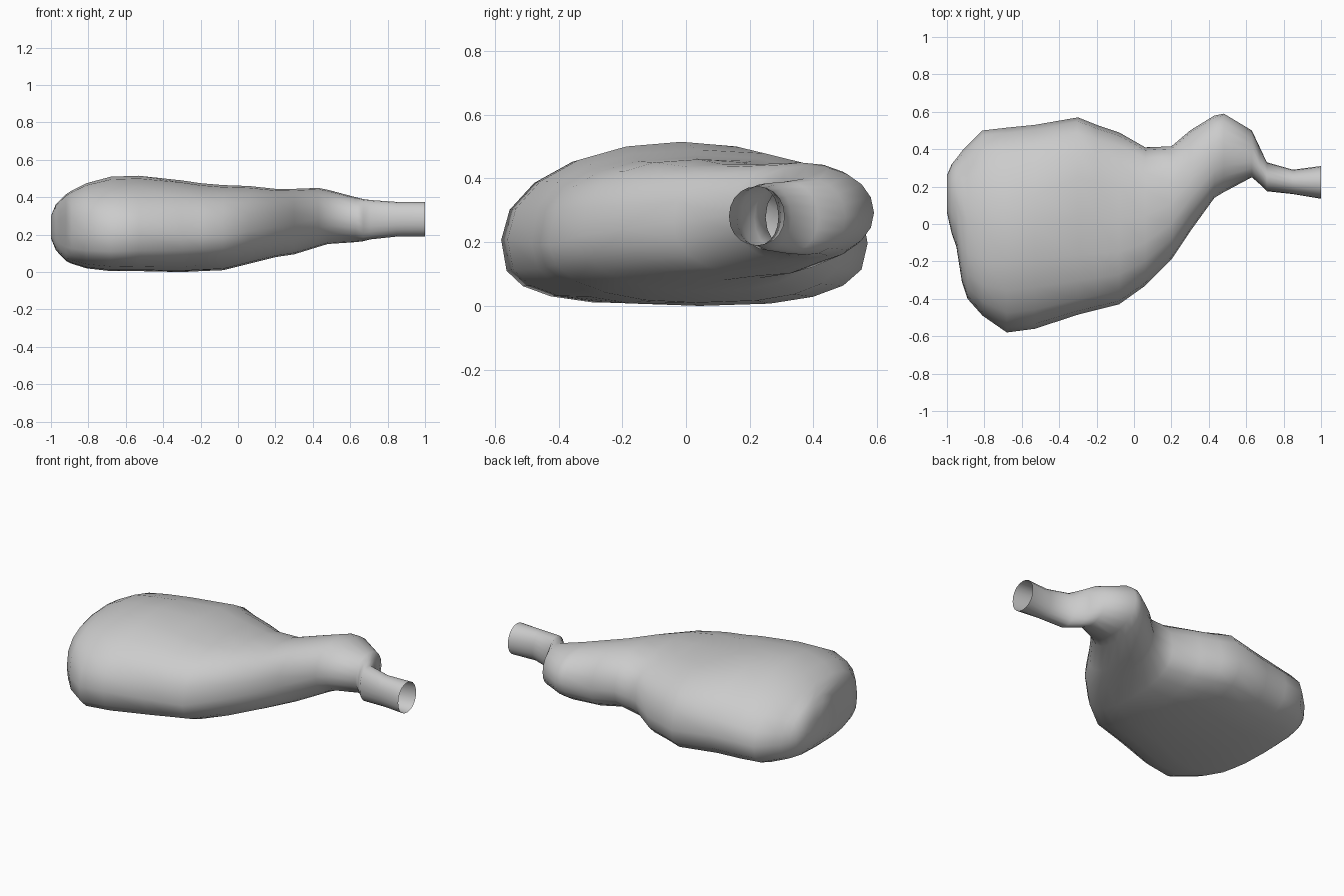
import bpy, bmesh, math

if "Cube" in bpy.data.objects:
    bpy.data.objects.remove(bpy.data.objects["Cube"])

SIDES = 20

# Cross-sections along x: x, y min, y max, z min, z max
SECTIONS = [
    (-1.00, 0.06, 0.26, 0.18, 0.30),
    (-0.975, -0.05, 0.32, 0.12, 0.36),
    (-0.95, -0.12, 0.35, 0.09, 0.385),
    (-0.92, -0.31, 0.39, 0.06, 0.415),
    (-0.89, -0.40, 0.42, 0.045, 0.435),
    (-0.81, -0.49, 0.50, 0.02, 0.475),
    (-0.68, -0.58, 0.515, 0.005, 0.51),
    (-0.53, -0.56, 0.53, 0.005, 0.515),
    (-0.30, -0.485, 0.57, 0.00, 0.49),
    (-0.20, -0.46, 0.53, 0.005, 0.475),
    (-0.08, -0.43, 0.49, 0.01, 0.465),
    (0.06, -0.33, 0.41, 0.045, 0.46),
    (0.20, -0.19, 0.415, 0.08, 0.445),
    (0.30, -0.04, 0.50, 0.095, 0.445),
    (0.43, 0.14, 0.58, 0.135, 0.45),
    (0.48, 0.17, 0.59, 0.15, 0.44),
    (0.63, 0.25, 0.50, 0.16, 0.40),
    (0.67, 0.215, 0.415, 0.165, 0.39),
    (0.71, 0.175, 0.33, 0.175, 0.385),
    (0.85, 0.16, 0.29, 0.19, 0.375),
    (1.00, 0.135, 0.31, 0.19, 0.375),
]


def spow(v, p):
    return math.copysign(abs(v) ** p, v)


def ramp(x, a, b):
    return min(1, max(0, (x - a) / (b - a)))


def exponent(x, c, s, t):
    # Squareness of each quarter of the section: higher is boxier
    mid = ramp(x, -0.6, -0.3)
    if s >= 0:
        end = 1.9 if c > 0 else 1.9 + 0.8 * ramp(-x, 0.65, 0.85)
        e = end * (1 - mid) + 2.5 * mid
    else:
        e = 2.7 if c > 0 else 3.2 - 1.0 * ramp(x, -0.6, -0.1)
    return e * (1 - t) + 2.1 * t


def ring(bm, x, y0, y1, z0, z1):
    t = ramp(x, -0.05, 0.45)
    zm = z0 + (z1 - z0) * (0.40 + 0.09 * t)
    yc, ry = (y0 + y1) / 2, (y1 - y0) / 2
    verts = []
    for i in range(SIDES):
        a = 2 * math.pi * i / SIDES
        c, s = math.cos(a), math.sin(a)
        e = exponent(x, c, s, t)
        h = (z1 - zm) if s >= 0 else (zm - z0)
        verts.append(bm.verts.new((x, yc + ry * spow(c, 2 / e), zm + h * spow(s, 2 / e))))
    return verts


# Pouch body flowing into the bent neck, closed at the left, open at the spout
bm = bmesh.new()
rings = [ring(bm, *s) for s in SECTIONS]
for a, b in zip(rings, rings[1:]):
    for i in range(SIDES):
        j = (i + 1) % SIDES
        bm.faces.new((a[i], a[j], b[j], b[i]))
bm.faces.new(rings[0])
bmesh.ops.recalc_face_normals(bm, faces=bm.faces)
# Open shell: make sure the left cap points outwards
bm.faces.ensure_lookup_table()
if bm.faces[-1].normal.x > 0:
    bmesh.ops.reverse_faces(bm, faces=bm.faces)
mesh = bpy.data.meshes.new("pouch_with_spout")
bm.to_mesh(mesh)
bm.free()
pouch = bpy.data.objects.new("pouch_with_spout", mesh)
bpy.context.collection.objects.link(pouch)
bpy.context.view_layer.objects.active = pouch
pouch.select_set(True)
bpy.ops.object.shade_smooth_by_angle(angle=math.radians(80))
